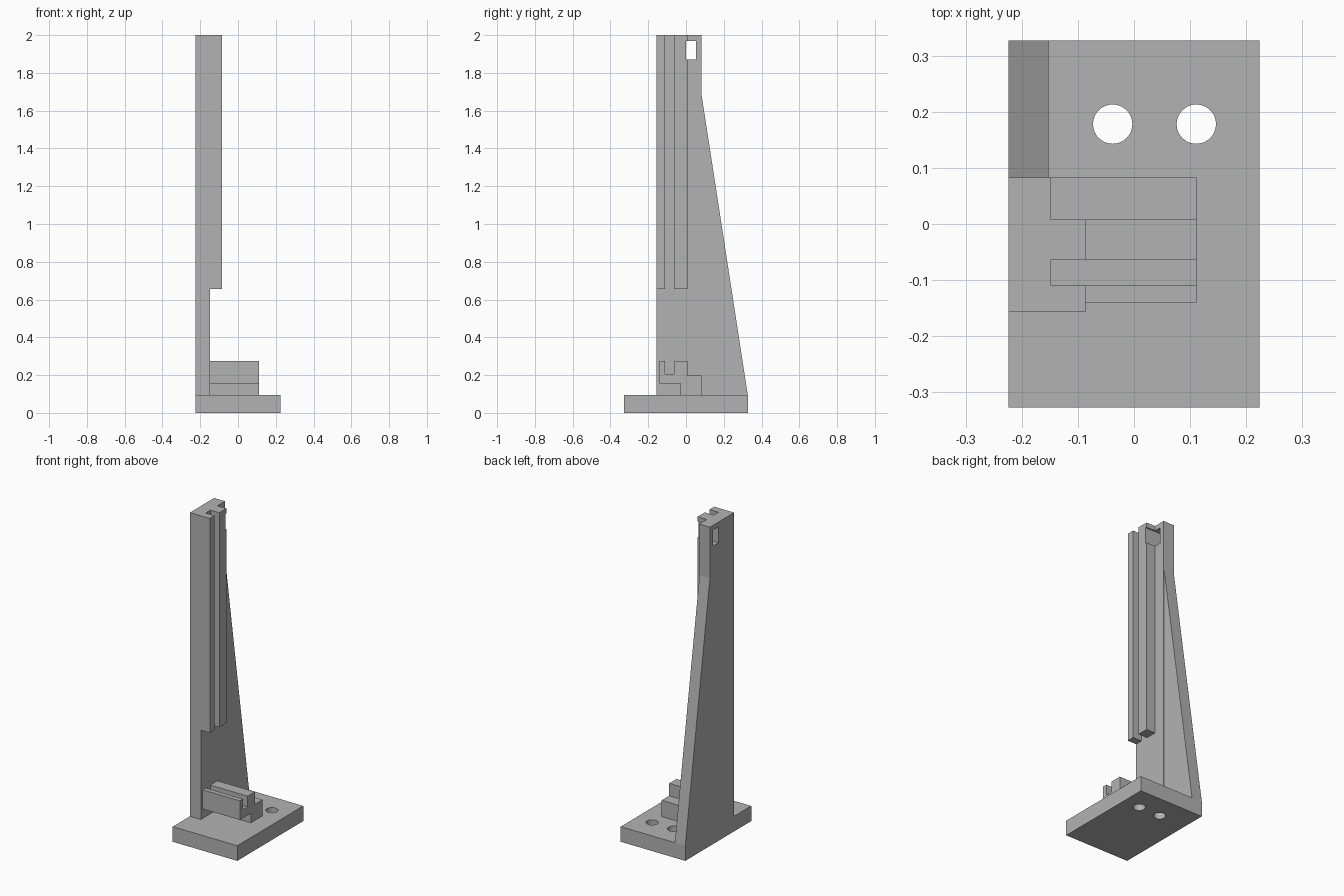
import bpy
import bmesh
from mathutils import Vector

cube = bpy.data.objects.get("Cube")
if cube:
    bpy.data.objects.remove(cube, do_unlink=True)

# One plain grey material
grey = bpy.data.materials.new("plain_grey")
grey.use_nodes = True
colour = (0.45, 0.45, 0.45, 1)
grey.diffuse_color = colour
grey.node_tree.nodes["Principled BSDF"].inputs["Base Color"].default_value = colour


def finish(name, bm):
    bmesh.ops.recalc_face_normals(bm, faces=bm.faces)
    mesh = bpy.data.meshes.new(name)
    bm.to_mesh(mesh)
    bm.free()
    mesh.materials.append(grey)
    obj = bpy.data.objects.new(name, mesh)
    bpy.context.collection.objects.link(obj)
    return obj


def side_profile(name, points, x0, x1):
    """Extrude a (y, z) outline along x."""
    bm = bmesh.new()
    face = bm.faces.new([bm.verts.new((x0, y, z)) for y, z in points])
    new = bmesh.ops.extrude_face_region(bm, geom=[face])["geom"]
    verts = [v for v in new if isinstance(v, bmesh.types.BMVert)]
    bmesh.ops.translate(bm, verts=verts, vec=Vector((x1 - x0, 0, 0)))
    return finish(name, bm)


def box(name, x, y, z):
    outline = [(y[0], z[0]), (y[1], z[0]), (y[1], z[1]), (y[0], z[1])]
    return side_profile(name, outline, x[0], x[1])


def cut(target, cutter):
    cutter.hide_render = True
    cutter.hide_viewport = True
    mod = target.modifiers.new("cut", "BOOLEAN")
    mod.operation = "DIFFERENCE"
    mod.solver = "EXACT"
    mod.object = cutter
    bpy.context.view_layer.objects.active = target
    bpy.ops.object.modifier_apply(modifier=mod.name)
    bpy.data.objects.remove(cutter, do_unlink=True)


LEFT, WALL, RAIL = -0.224, -0.148, -0.086
BASE_TOP, TOP = 0.095, 2.0
FRONT, BACK = -0.157, 0.083

# Base plate with two bolt holes
base = box("base_plate", (LEFT, 0.224), (-0.327, 0.327), (0, BASE_TOP))
for x in (-0.038, 0.111):
    bm = bmesh.new()
    bmesh.ops.create_cone(bm, cap_ends=True, segments=48, radius1=0.035,
                          radius2=0.035, depth=0.4)
    bmesh.ops.translate(bm, verts=bm.verts, vec=(x, 0.178, 0))
    cut(base, finish("bolt_hole_cutter", bm))

# Upright wall and the slightly thinner tapered brace behind it
wall = box("upright_wall", (LEFT, WALL), (FRONT, BACK), (BASE_TOP, TOP))
side_profile("tapered_brace",
             [(BACK, BASE_TOP), (0.327, BASE_TOP), (BACK, 1.68)], LEFT, WALL - 0.004)

# Two vertical guide rails
front_rail = box("front_rail", (WALL, RAIL), (FRONT, -0.11), (0.655, TOP))
back_rail = box("back_rail", (WALL, RAIL), (-0.063, 0.008), (0.655, TOP))

# Rectangular window near the top of the wall
for part in (wall, back_rail):
    cut(part, box("window_cutter", (-0.4, 0.1), (0.0, 0.053), (1.87, 1.97)))

# Slotted block with an undercut front lip
side_profile("slotted_block",
             [(-0.03, BASE_TOP), (BACK, BASE_TOP), (BACK, 0.197), (0.008, 0.197),
              (0.008, 0.275), (-0.063, 0.275), (-0.063, 0.207), (-0.11, 0.207),
              (-0.11, 0.275), (-0.14, 0.275), (-0.14, 0.155), (-0.03, 0.155)],
             WALL, 0.111)
